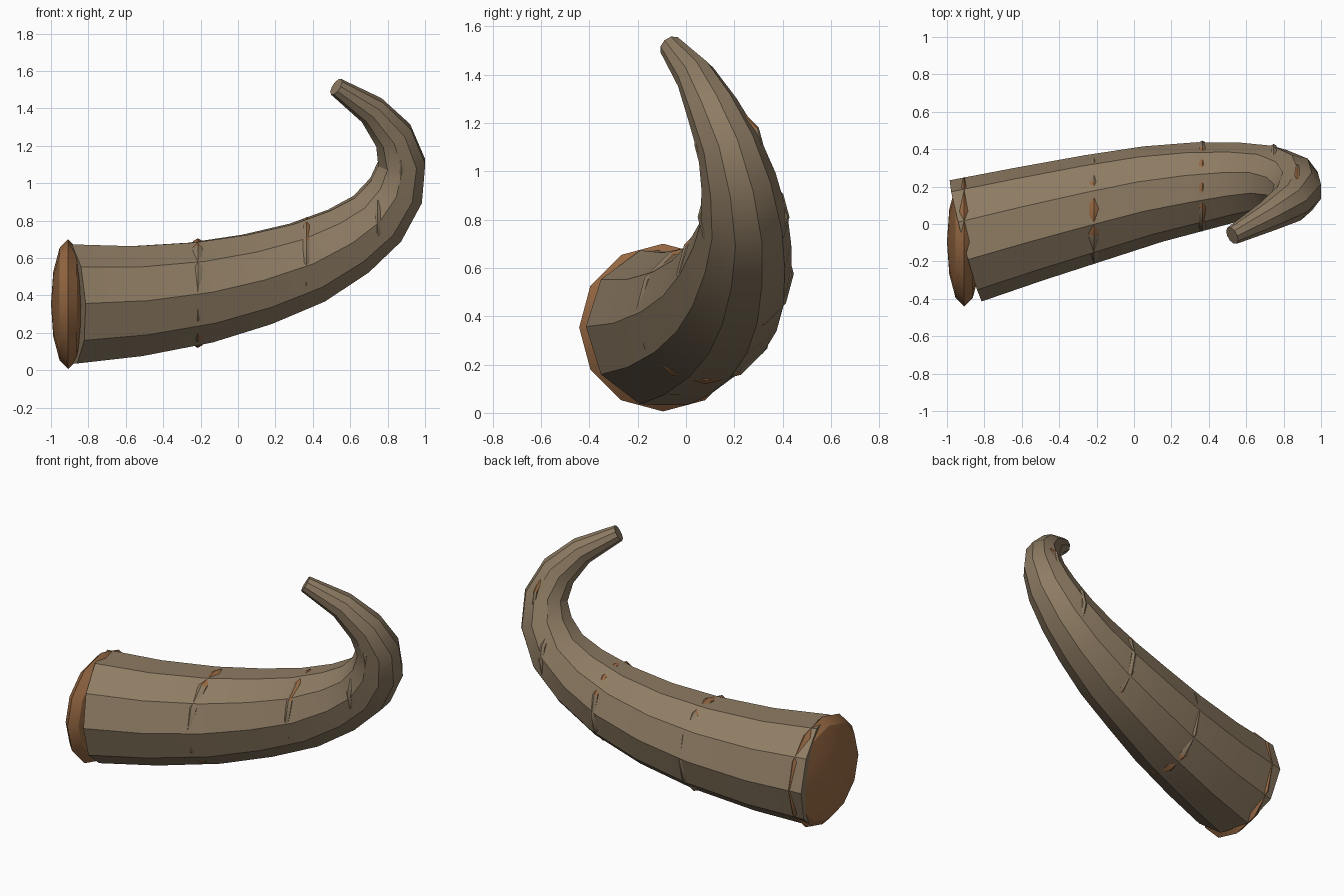
import bpy
import bmesh
from math import pi, radians, sin, cos
from mathutils import Vector, Matrix

cube = bpy.data.objects.get("Cube")
if cube:
    bpy.data.objects.remove(cube, do_unlink=True)


def make_material(name, colour):
    mat = bpy.data.materials.new(name)
    mat.use_nodes = True
    mat.diffuse_color = (*colour, 1)
    mat.node_tree.nodes["Principled BSDF"].inputs["Base Color"].default_value = (*colour, 1)
    return mat


horn_brown = make_material("horn brown", (0.27, 0.20, 0.125))
copper_brown = make_material("copper brown", (0.32, 0.145, 0.058))


def finish(name, bm, *materials):
    bmesh.ops.recalc_face_normals(bm, faces=bm.faces)
    mesh = bpy.data.meshes.new(name)
    bm.to_mesh(mesh)
    bm.free()
    obj = bpy.data.objects.new(name, mesh)
    bpy.context.collection.objects.link(obj)
    for mat in materials:
        mesh.materials.append(mat)
    bpy.ops.object.select_all(action='DESELECT')
    obj.select_set(True)
    bpy.context.view_layer.objects.active = obj
    bpy.ops.object.shade_smooth_by_angle(angle=radians(30))
    return obj


# Tapering ten-sided horn: centre line and radius of each section
SIDES = 10
path = [
    (-0.90, -0.09, 0.353, 0.335), (-0.56, 0.00, 0.368, 0.31),
    (-0.20, 0.09, 0.415, 0.285), (0.10, 0.16, 0.485, 0.26),
    (0.37, 0.205, 0.575, 0.235), (0.59, 0.232, 0.69, 0.205),
    (0.745, 0.24, 0.81, 0.18), (0.845, 0.217, 0.96, 0.157),
    (0.875, 0.175, 1.11, 0.132), (0.83, 0.11, 1.255, 0.11),
    (0.715, 0.04, 1.39, 0.083), (0.525, -0.062, 1.515, 0.05),
]
centres = [Vector(p[:3]) for p in path]
bm = bmesh.new()
side = Vector((0, -1, 0))
rows = []
for i, centre in enumerate(centres):
    tangent = (centres[min(i + 1, len(path) - 1)] - centres[max(i - 1, 0)]).normalized()
    side = (side - tangent * side.dot(tangent)).normalized()
    up = tangent.cross(side)
    rows.append([bm.verts.new(centre + path[i][3] * (side * cos(a) + up * sin(a)))
                 for a in (2 * pi * k / SIDES for k in range(SIDES))])
for low, high in zip(rows, rows[1:]):
    for k in range(SIDES):
        n = (k + 1) % SIDES
        bm.faces.new((low[k], low[n], high[n], high[k]))
bm.faces.new(rows[0])
bm.faces.new(rows[-1])
finish("horn", bm, horn_brown)

# Domed cap over the wide end
bm = bmesh.new()
bmesh.ops.create_uvsphere(
    bm, u_segments=12, v_segments=6, radius=1,
    matrix=Matrix.Translation((-0.908, -0.095, 0.353))
    @ Matrix.Diagonal((0.092, 0.347, 0.347, 1)) @ Matrix.Rotation(pi / 2, 4, 'Y'))
finish("base_cap", bm, copper_brown)


# Thin growth rings, copper on top and underneath, horn brown at the sides
def growth_ring(name, centre, radius, thickness, around=12, section=6):
    bm = bmesh.new()
    loops = []
    for k in range(around):
        a = 2 * pi * k / around
        loop = []
        for j in range(section):
            b = 2 * pi * j / section
            r = radius - thickness + thickness * cos(b)
            loop.append(bm.verts.new(Vector(centre) + Vector(
                (thickness * sin(b), r * cos(a), r * sin(a)))))
        loops.append(loop)
    for k in range(around):
        one, two = loops[k], loops[(k + 1) % around]
        for j in range(section):
            n = (j + 1) % section
            face = bm.faces.new((one[j], one[n], two[n], two[j]))
            offset = face.calc_center_median() - Vector(centre)
            face.material_index = int(abs(offset.z) > abs(offset.y))
    finish(name, bm, horn_brown, copper_brown)


rings = [
    ((-0.215, 0.082, 0.412), 0.293, 0.03),
    ((0.365, 0.203, 0.575), 0.243, 0.02),
    ((0.747, 0.238, 0.81), 0.19, 0.018),
    ((0.872, 0.177, 1.11), 0.143, 0.014),
]
for number, (centre, radius, thickness) in enumerate(rings, 1):
    growth_ring(f"growth_ring_{number}", centre, radius, thickness)
